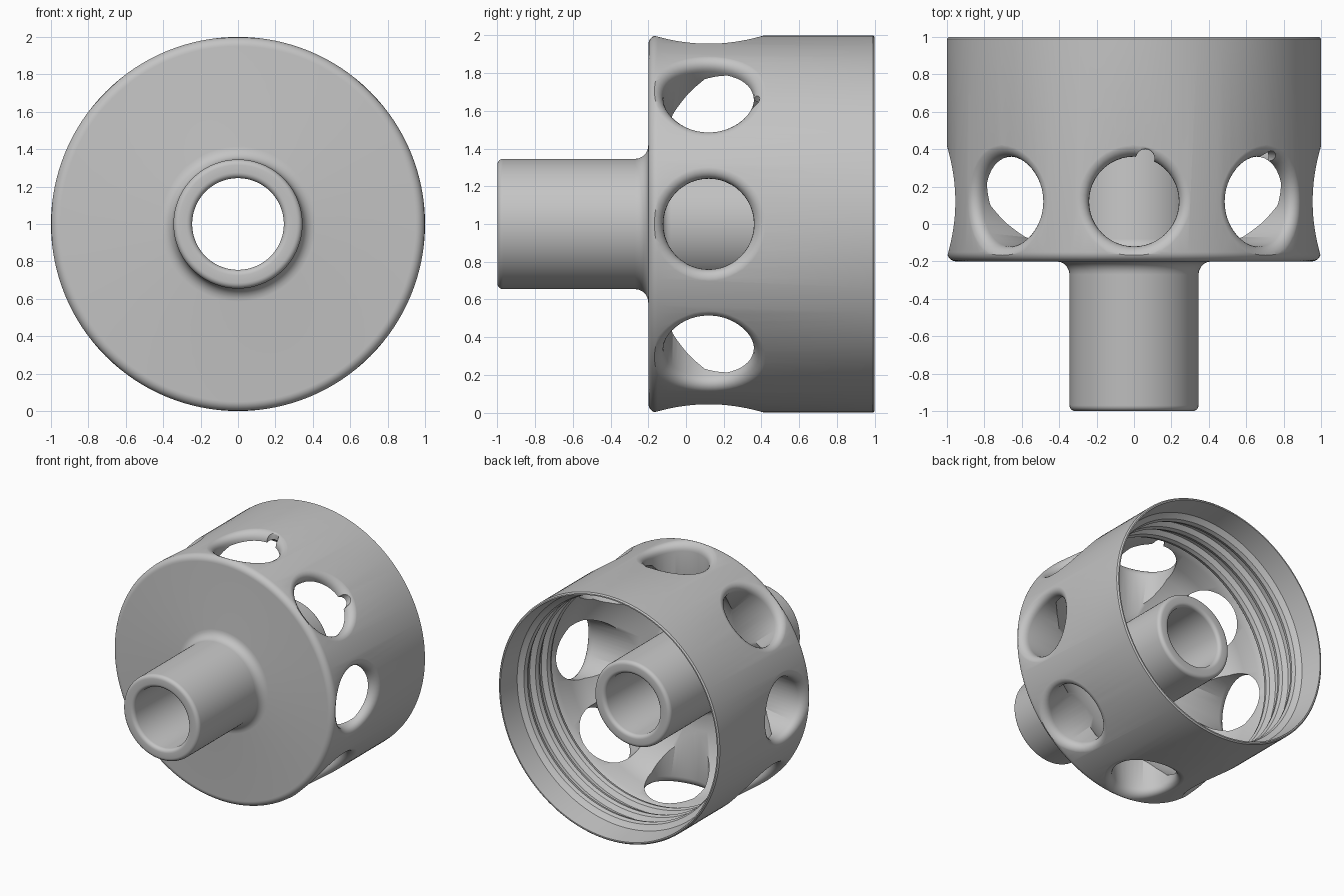
import bpy, bmesh, math
from math import sin, cos, pi, sqrt, radians

cube = bpy.data.objects.get("Cube")
if cube:
    bpy.data.objects.remove(cube, do_unlink=True)

GREY = (0.55, 0.55, 0.55, 1)
grey = bpy.data.materials.new("plain grey")
grey.use_nodes = True
grey.diffuse_color = GREY
grey.node_tree.nodes["Principled BSDF"].inputs["Base Color"].default_value = GREY


def make_object(name, bm):
    bmesh.ops.recalc_face_normals(bm, faces=bm.faces)
    mesh = bpy.data.meshes.new(name)
    bm.to_mesh(mesh)
    bm.free()
    mesh.materials.append(grey)
    ob = bpy.data.objects.new(name, mesh)
    bpy.context.collection.objects.link(ob)
    return ob


def arc(cx, cy, r, start, end, steps=5):
    """Points of a rounded corner as (radius, y) pairs."""
    angles = [radians(start + (end - start) * i / steps) for i in range(steps + 1)]
    return [(cx + r * cos(a), cy + r * sin(a)) for a in angles]


def lathe(name, profile, segments=128):
    """Spin a closed (radius, y) profile around the y axis at z = 1."""
    bm = bmesh.new()
    rings = []
    for i in range(segments):
        a = 2 * pi * i / segments
        rings.append([bm.verts.new((r * cos(a), y, 1 + r * sin(a))) for r, y in profile])
    n = len(profile)
    for i in range(segments):
        p, q = rings[i], rings[(i + 1) % segments]
        for j in range(n):
            k = (j + 1) % n
            bm.faces.new((p[j], p[k], q[k], q[j]))
    return make_object(name, bm)


# Holes: round radial cutters whose mouth flares along the drum's curved surface
def hole_cutter(angle, radius=0.24, flare=0.07, y=0.12, shift=0.0, segments=48):
    stages = [(radius, None)]
    for i in range(7):
        t = pi / 2 * i / 6
        stages.append((radius + flare * (1 - cos(t)), flare * (1 - sin(t)) - 0.001))
    stages.append((radius + flare, -0.15))
    bm = bmesh.new()
    rings = []
    for rho, depth in stages:
        ring = []
        for s in range(segments):
            a = 2 * pi * s / segments
            u = rho * cos(a) + shift
            h = 0.4 if depth is None else sqrt(1 - u * u) - depth
            ring.append(bm.verts.new((h * cos(angle) - u * sin(angle),
                                      y + rho * sin(a),
                                      1 + h * sin(angle) + u * cos(angle))))
        rings.append(ring)
    for p, q in zip(rings, rings[1:]):
        for s in range(segments):
            k = (s + 1) % segments
            bm.faces.new((p[s], p[k], q[k], q[s]))
    bm.faces.new(rings[0])
    bm.faces.new(rings[-1])
    return make_object("hole_cutter", bm)


# Outer skin: spout with rounded tip, fillet, front plate, drum wall
profile = arc(0.275, -0.97, 0.03, 180, 270)
profile += arc(0.315, -0.97, 0.03, 270, 360)
profile += arc(0.415, -0.27, 0.07, 180, 90)
profile += arc(0.95, -0.15, 0.05, 270, 360, 7)
profile += [(1.0, 0.99), (0.99, 1.0), (0.98, 1.0), (0.955, 0.82)]

# Inner wall: three rounded thread ridges
for centre in (0.76, 0.61, 0.46):
    profile += [(0.95, centre + 0.055), (0.915, centre + 0.03), (0.905, centre),
                (0.915, centre - 0.03), (0.95, centre - 0.055)]

# Sloping floor of the cup, then the inner pipe and its rounded end
profile += [(0.925, 0.36), (0.92, 0.22), (0.88, 0.10), (0.79, 0.01), (0.69, -0.07), (0.52, -0.13)]
profile += arc(0.395, -0.08, 0.05, 270, 180)
profile += arc(0.315, 0.67, 0.03, 0, 90)
profile += arc(0.275, 0.67, 0.03, 90, 180)
drum = lathe("threaded_drum", profile)

# Eight holes, plus a small notch beside two of them
cutters = [hole_cutter(i * pi / 4) for i in range(8)]
cutters.append(hole_cutter(pi / 2, 0.05, 0.015, 0.35, -0.06, 20))
cutters.append(hole_cutter(pi / 4, 0.05, 0.015, 0.34, -0.05, 20))

bpy.context.view_layer.objects.active = drum
for ob in bpy.context.selected_objects:
    ob.select_set(False)
drum.select_set(True)
for cutter in cutters:
    cutter.hide_render = True
    mod = drum.modifiers.new("hole", "BOOLEAN")
    mod.operation = "DIFFERENCE"
    mod.solver = "EXACT"
    mod.object = cutter
    bpy.ops.object.modifier_apply(modifier=mod.name)
    bpy.data.objects.remove(cutter, do_unlink=True)

bpy.ops.object.shade_smooth_by_angle(angle=radians(35))
